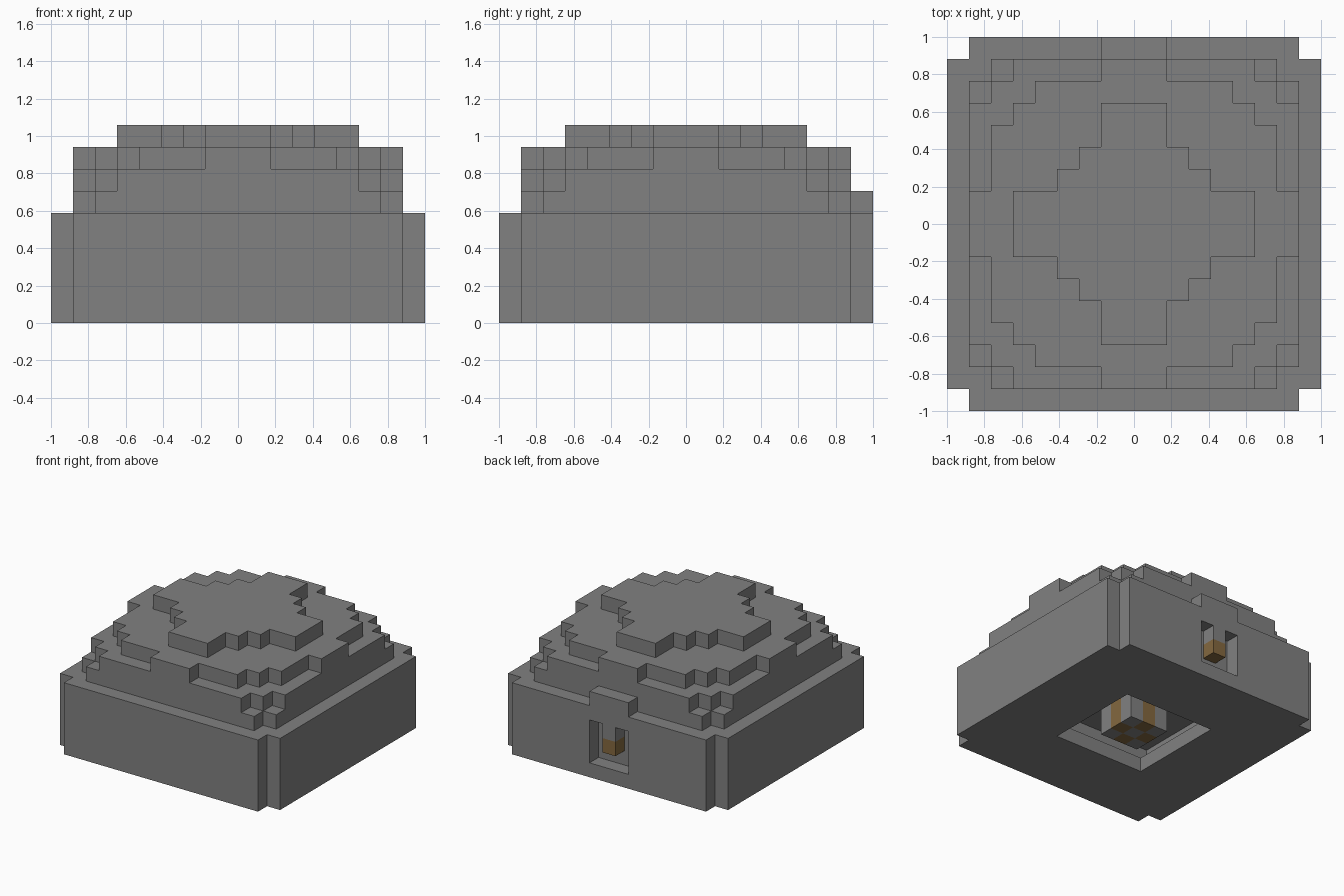
import bpy

U = 2 / 17  # size of one block

cube = bpy.data.objects.get("Cube")
if cube:
    bpy.data.objects.remove(cube, do_unlink=True)


def material(name, rgb):
    mat = bpy.data.materials.new(name)
    mat.use_nodes = True
    color = (*rgb, 1)
    mat.diffuse_color = color
    mat.node_tree.nodes["Principled BSDF"].inputs["Base Color"].default_value = color
    return mat


STONE = material("grey stone", (0.22, 0.22, 0.22))
WOOD = material("brown wood", (0.23, 0.14, 0.05))


def prism(name, outline, z0, z1, mat):
    """Extrude a counter-clockwise outline, given in blocks."""
    n = len(outline)
    verts = [(x * U, y * U, z * U) for z in (z0, z1) for x, y in outline]
    faces = [list(range(n))[::-1], list(range(n, 2 * n))]
    faces += [(i, (i + 1) % n, (i + 1) % n + n, i + n) for i in range(n)]
    mesh = bpy.data.meshes.new(name)
    mesh.from_pydata(verts, [], faces)
    mesh.materials.append(mat)
    obj = bpy.data.objects.new(name, mesh)
    bpy.context.scene.collection.objects.link(obj)
    return obj


def box(name, x0, x1, y0, y1, z0, z1, mat=STONE):
    return prism(name, [(x0, y0), (x1, y0), (x1, y1), (x0, y1)], z0, z1, mat)


def stepped_layer(name, corners, z0, z1):
    """Mirror a quarter staircase of outer corners into a full stepped outline."""
    quarter = []
    for i, (x, y) in enumerate(corners):
        quarter.append((x, y))
        if i + 1 < len(corners):
            quarter.append((corners[i + 1][0], y))
    half = quarter + [(-x, y) for x, y in reversed(quarter)]
    outline = half + [(-x, -y) for x, y in half]
    return prism(name, outline, z0, z1, STONE)


def carve(obj, cutter):
    cutter.hide_render = True
    mod = obj.modifiers.new("carve", "BOOLEAN")
    mod.operation = "DIFFERENCE"
    mod.solver = "EXACT"
    mod.object = cutter
    bpy.context.view_layer.objects.active = obj
    bpy.ops.object.modifier_apply(modifier=mod.name)
    bpy.data.objects.remove(cutter, do_unlink=True)


# Main walls, with an inner room, a floor opening and a recessed doorway
walls = stepped_layer("base_walls", [(8.5, 7.5), (7.5, 8.5)], 0, 5)
carve(walls, box("room_cutter", -6.5, 6.5, -6.5, 6.5, 1, 4))
carve(walls, box("floor_cutter", -3.5, 3.5, -3.5, 3.5, -1, 2))
carve(walls, box("door_cutter", -1.5, 1.5, 7.5, 9.5, 1, 4))

# Stepped dome
stepped_layer("dome_lower", [(7.5, 6.5), (6.5, 7.5)], 5, 6)
stepped_layer("dome_middle", [(7.5, 5.5), (6.5, 6.5), (5.5, 7.5)], 6, 7)
stepped_layer("dome_upper", [(7.5, 1.5), (6.5, 4.5), (5.5, 5.5), (4.5, 6.5), (1.5, 7.5)], 7, 8)
stepped_layer("dome_cap", [(5.5, 1.5), (3.5, 2.5), (2.5, 3.5), (1.5, 5.5)], 8, 9)

# Doorway: block above it and the hanging piece inside it
box("door_lintel", -1.5, 1.5, 7.5, 8.5, 5, 6)
box("door_hanging_stone", -0.5, 0.5, 7.5, 8.5, 3, 4)
box("door_hanging_wood", -0.5, 0.5, 7.5, 8.5, 2, 3, WOOD)

# Central pillar of alternating stone and wood posts
for i in (-1, 0, 1):
    for j in (-1, 0, 1):
        wood = (i + j) % 2 == 1
        box("pillar_wood_post" if wood else "pillar_stone_post",
            i - 0.5, i + 0.5, j - 0.5, j + 0.5, 0, 4, WOOD if wood else STONE)
